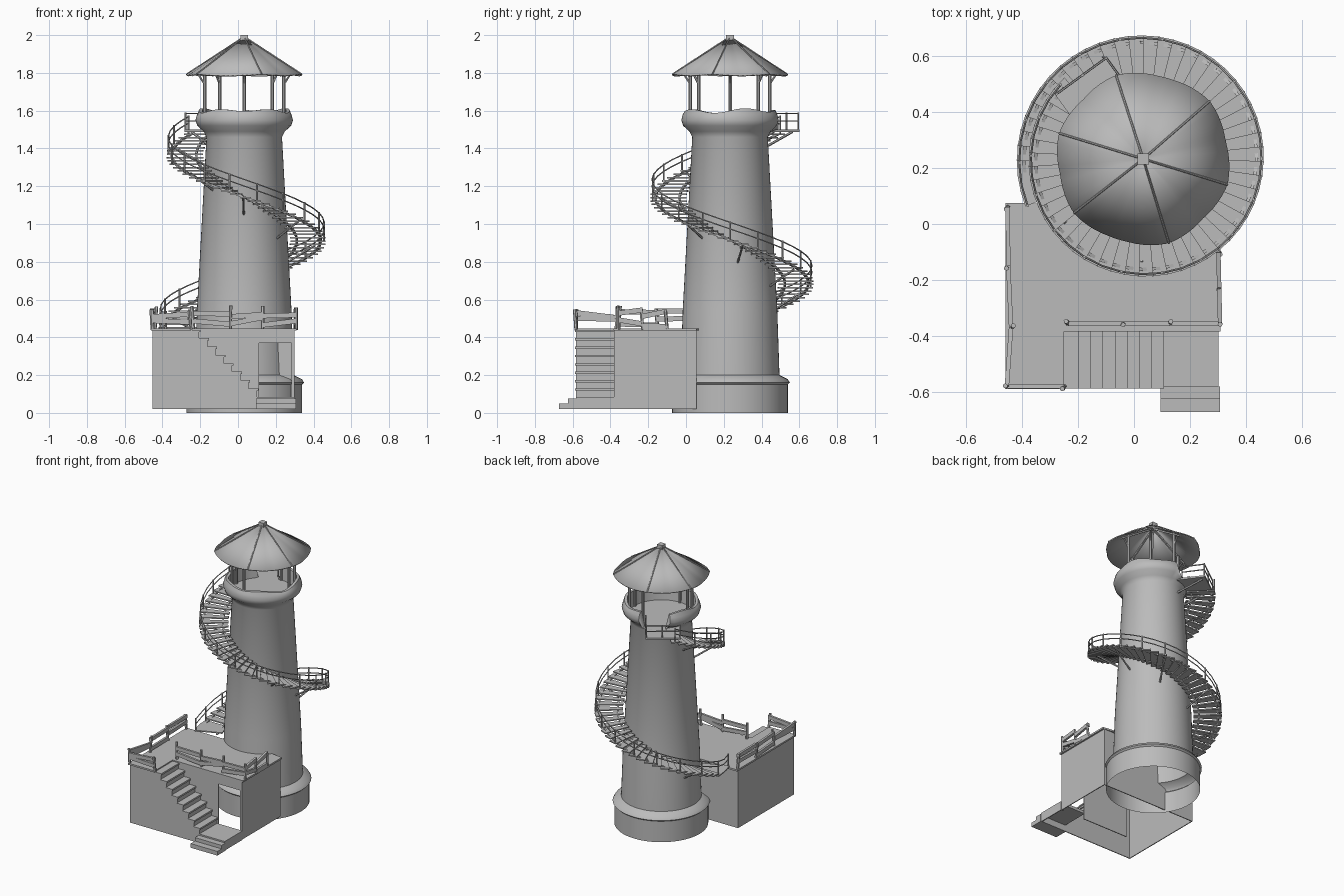
import bpy, bmesh, math, random
from mathutils import Vector, Matrix

random.seed(4)
if "Cube" in bpy.data.objects:
    bpy.data.objects.remove(bpy.data.objects["Cube"])

GREY = 0.5
mat = bpy.data.materials.new("plain grey")
mat.use_nodes = True
mat.diffuse_color = (GREY, GREY, GREY, 1)
mat.node_tree.nodes["Principled BSDF"].inputs["Base Color"].default_value = (GREY, GREY, GREY, 1)

CX, CY = 0.033, 0.233          # tower axis


def polar(r, deg, z):
    a = math.radians(deg)
    return Vector((CX + r * math.cos(a), CY + r * math.sin(a), z))


def finish(name, bm, smooth=False):
    bmesh.ops.recalc_face_normals(bm, faces=bm.faces)
    me = bpy.data.meshes.new(name)
    bm.to_mesh(me)
    bm.free()
    me.materials.append(mat)
    ob = bpy.data.objects.new(name, me)
    bpy.context.collection.objects.link(ob)
    if smooth:
        bpy.ops.object.select_all(action='DESELECT')
        ob.select_set(True)
        bpy.context.view_layer.objects.active = ob
        bpy.ops.object.shade_smooth_by_angle(angle=math.radians(35))
    return ob


def box(bm, x0, x1, y0, y1, z0, z1):
    m = Matrix.Translation(((x0 + x1) / 2, (y0 + y1) / 2, (z0 + z1) / 2))
    bmesh.ops.create_cube(bm, size=1, matrix=m @ Matrix.Diagonal((x1 - x0, y1 - y0, z1 - z0, 1)))


def bar(bm, a, b, r, sides=6, flat=1):
    """Rod or plank from a to b; flat widens it upwards."""
    a, b = Vector(a), Vector(b)
    d = b - a
    m = (Matrix.Translation((a + b) / 2) @ d.to_track_quat('Z', 'Y').to_matrix().to_4x4()
         @ Matrix.Diagonal((1, flat, 1, 1)) @ Matrix.Rotation(math.pi / sides, 4, 'Z'))
    bmesh.ops.create_cone(bm, cap_ends=True, segments=sides, radius1=r, radius2=r,
                          depth=d.length, matrix=m)


def prism(bm, pts, z0, z1):
    """Vertical prism over an outline."""
    low = [bm.verts.new((p[0], p[1], z0)) for p in pts]
    top = [bm.verts.new((p[0], p[1], z1)) for p in pts]
    bm.faces.new(low)
    bm.faces.new(top)
    n = len(pts)
    for i in range(n):
        j = (i + 1) % n
        bm.faces.new((low[i], low[j], top[j], top[i]))


def lathe(name, profile, seg, shape):
    """Turn a profile; shape bends each point to a new radius and height."""
    bm = bmesh.new()
    rings = []
    for r, z in profile:
        ring = []
        for i in range(seg):
            deg = i * 360 / seg
            r2, z2 = shape(r, z, deg)
            ring.append(bm.verts.new(polar(r2, deg, z2)))
        rings.append(ring)
    for a, b in zip(rings, rings[1:]):
        for i in range(seg):
            j = (i + 1) % seg
            bm.faces.new((a[i], a[j], b[j], b[i]))
    bmesh.ops.remove_doubles(bm, verts=bm.verts, dist=0.0002)
    return finish(name, bm, True)


# Tower: hollow foot, tapered shaft, flared crown with worn rim and a doorway gap
FLOOR, DOOR = 1.5, 114


def crown(r, z, deg):
    if z > FLOOR and abs(deg - DOOR) < 22:
        return r, FLOOR
    if z > 1.59:
        z += 0.008 * math.sin(math.radians(deg * 5)) + 0.005 * math.sin(math.radians(deg * 3))
    return r, z


lathe("tower", [(.306, 0), (.306, .15), (.317, .16), (.306, .178), (.262, .2), (.25, .55),
                (.2, 1.46), (.215, 1.49), (.248, 1.52), (.258, 1.55), (.25, 1.58),
                (.24, 1.6), (.222, 1.6), (.212, FLOOR), (0, FLOOR)], 60, crown)

# Roof shell with raised ridges, rafters, finial and posts
RIDGES = (41, 108, 163, 218, 287, 343)


def ridged(r, z, deg):
    near = min(abs((deg - d + 180) % 360 - 180) for d in RIDGES)
    k = max(0, 1 - near / 28)
    return r * (1 + .045 * k), z + .008 * k * r / .3


roof = lathe("roof", [(.302, 1.788), (.16, 1.88), (.02, 1.975)], 72, ridged)
solid = roof.modifiers.new("thickness", 'SOLIDIFY')
solid.thickness = 0.008
solid.offset = -1
bm = bmesh.new()
for deg in RIDGES:
    bar(bm, polar(.316, deg, 1.795), polar(.01, deg, 1.986), .004)
box(bm, CX - .02, CX + .02, CY - .02, CY + .02, 1.955, 2.0)
finish("roof_ridges_and_finial", bm)
bm = bmesh.new()
for deg in (0, 45, 90, 180, 232, 270):
    bar(bm, polar(.21, deg, 1.5), polar(.21, deg, 1.835), .01, 8)
    bar(bm, polar(.275, deg, 1.786), polar(.01, deg, 1.955), .007, 4)
    bar(bm, polar(.21, deg, 1.74), polar(.245, deg, 1.795), .006)
finish("roof_posts", bm, True)

# Spiral stair: t is the turn in degrees, climbing clockwise from the deck
T0, T1, STEP = -22, 402, 7


def height(t):
    return max(0.455, 0.475 + 0.227 * t / 90)


def outer(t):
    return 0.452 - 0.042 * t / 360


def wall(z):
    return 0.25 - 0.055 * (z - 0.55)


def helix(t, r, dz):
    return polar(r, 180 - t, height(t) + dz)


bm = bmesh.new()
t = T0
while t < T1:
    z, r0, r1 = height(t), wall(height(t)) + .015, outer(t)
    pts = [polar(r0, 180 - t, 0), polar(r1, 180 - t, 0),
           polar(r1, 180 - t - STEP - .8, 0), polar(r0, 180 - t - STEP - .8, 0)]
    prism(bm, pts, z - .008, z)
    t += STEP
finish("spiral_steps", bm)

rails, stringers = bmesh.new(), bmesh.new()
N = 42
ts = [T0 + (T1 - T0) * i / N for i in range(N + 1)]
for i, t in enumerate(ts):
    if i % 2 == 0:
        bar(rails, helix(t, outer(t) - .008, -.015), helix(t, outer(t) - .008, .085), .005)
    if i < N:
        u = ts[i + 1]
        for dz in (.045, .08):
            bar(rails, helix(t, outer(t) - .008, dz), helix(u, outer(u) - .008, dz), .0035)
        for f in (lambda q: outer(q) - .025, lambda q: wall(height(q)) + .05):
            bar(stringers, helix(t, f(t), -.014), helix(u, f(u), -.014), .008, 4)
    if i % 5 == 4:
        bar(stringers, helix(t, wall(height(t)) - .005, -.11), helix(t, outer(t) - .05, -.016), .006)
finish("spiral_railing", rails)
finish("spiral_stringers", stringers)

# Upper landing with its own railing
FACING = 126
out, side = (polar(1, FACING + d, 0) - polar(0, 0, 0) for d in (0, 90))


def land(r, s, z):
    return polar(0, 0, z) + out * r + side * s


bm = bmesh.new()
prism(bm, [land(.19, -.11, 0), land(.375, -.11, 0), land(.375, .12, 0), land(.19, .12, 0)],
      FLOOR - .012, FLOOR)
corners = [(.22, -.105), (.37, -.105), (.37, .0), (.37, .115)]
for c in corners:
    bar(bm, land(*c, FLOOR - .01), land(*c, FLOOR + .09), .005)
for a, b in zip(corners, corners[1:]):
    for dz in (.045, .085):
        bar(bm, land(*a, FLOOR + dz), land(*b, FLOOR + dz), .004)
for s in (-.08, .09):
    bar(bm, land(.18, s, 1.41), land(.35, s, FLOOR - .012), .007)
finish("upper_landing", bm)

# Lower house: open-bottomed walls with a doorway
X0, X1, Y0, Y1, YR, XR = -.452, .298, -.582, .055, -.38, -.25
Z0, ZD, W = .02, .44, .006
bm = bmesh.new()
box(bm, X0, X0 + W, Y0, Y1, Z0, ZD)
box(bm, X1 - W, X1, YR, Y1, Z0, ZD)
box(bm, X0, X1, Y1 - W, Y1, Z0, ZD)
box(bm, X0, XR, Y0, Y0 + W, Z0, ZD)
box(bm, XR, .11, YR, YR + W, Z0, ZD)
box(bm, .282, X1, YR, YR + W, Z0, ZD)
box(bm, .11, .282, YR, YR + W, .37, ZD)
finish("house_walls", bm)

bm = bmesh.new()
prism(bm, [(-.46, -.59), (XR, -.59), (XR, -.385), (.31, -.385), (.31, .055),
           (.2, .07), (-.46, .075)], ZD - .004, ZD + .008)
finish("house_deck", bm)

# Front stair: side wall, risers and treads down to the entrance landing
bm = bmesh.new()
STEPS, LOW = 8, .085
run, rise = (.1 - XR) / STEPS, (ZD - LOW) / STEPS
for k in range(STEPS):
    x, z = XR + k * run, ZD - k * rise
    box(bm, x, x + run, Y0, Y0 + W, Z0, z - .01)
    box(bm, x + run - W, x + run, Y0, YR, z - rise, z - .01)
    box(bm, x, x + run + .008, Y0 - .006, YR, z - .012, z)
box(bm, .1, .302, Y0, YR, LOW - .02, LOW)
box(bm, .1, .302, Y0, Y0 + W, Z0, LOW - .02)
box(bm, .302 - W, .302, Y0, YR, Z0, LOW - .02)
for y, z in ((-.625, .075), (-.673, .05)):
    box(bm, .095, .307, y, Y0, z - .03, z)
finish("front_stair", bm)

# Deck fence: leaning posts with crooked planks
bm = bmesh.new()
runs = [[(-.452, .06), (-.45, -.15), (-.44, -.37), (-.455, -.58), (-.25, -.582)],
        [(-.235, -.357), (-.04, -.357), (.13, -.357), (.308, -.357), (.305, -.23), (.302, -.1)]]
for line in runs:
    for x, y in line:
        bar(bm, (x, y, ZD), (x + random.uniform(-.01, .01), y + random.uniform(-.01, .01),
                             ZD + random.uniform(.1, .13)), .009, 6)
    for (ax, ay), (bx, by) in zip(line, line[1:]):
        for z in (.48, .525):
            za, zb = (z + random.uniform(-.025, .025) for _ in "ab")
            bar(bm, (ax, ay, za), (bx, by, zb), .011, 4, 1.7)
finish("deck_fence", bm)
